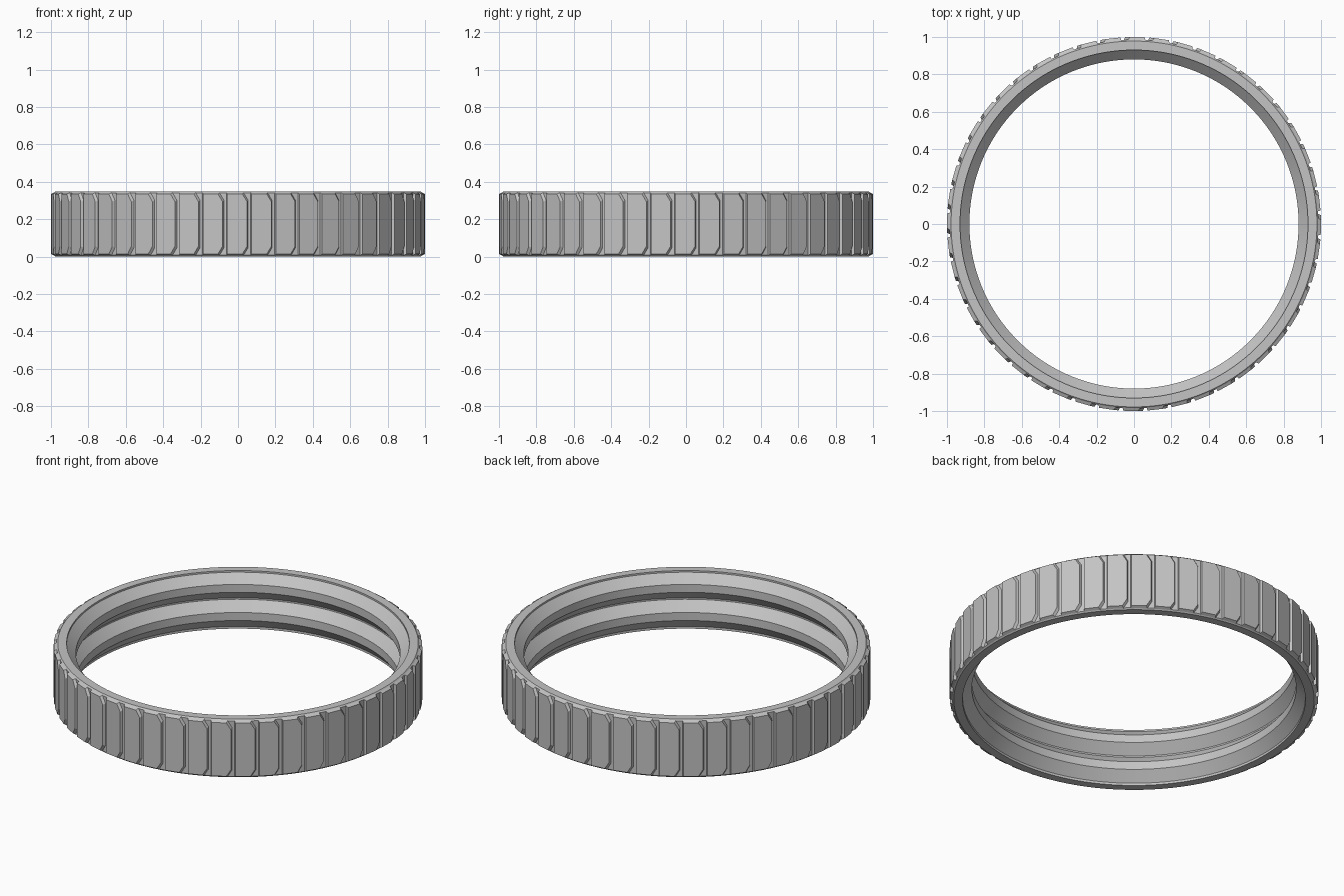
import bpy, bmesh, math

if "Cube" in bpy.data.objects:
    bpy.data.objects.remove(bpy.data.objects["Cube"])

TAU = 2 * math.pi
PADS = 48

grey = bpy.data.materials.new("mid_grey")
grey.diffuse_color = (0.55, 0.55, 0.55, 1)
grey.use_nodes = True
grey.node_tree.nodes["Principled BSDF"].inputs["Base Color"].default_value = grey.diffuse_color


def polar(r, a, z):
    return (r * math.cos(a), r * math.sin(a), z)


def finish(bm, name):
    bmesh.ops.recalc_face_normals(bm, faces=bm.faces)
    me = bpy.data.meshes.new(name)
    bm.to_mesh(me)
    bm.free()
    me.materials.append(grey)
    ob = bpy.data.objects.new(name, me)
    bpy.context.collection.objects.link(ob)
    return ob


# Ring body: closed cross-section (radius, height) with two inner ribs
section = [(0.978, 0.0), (0.986, 0.008), (0.986, 0.34), (0.978, 0.348),
           (0.93, 0.348), (0.93, 0.338), (0.88, 0.288), (0.88, 0.241),
           (0.93, 0.185), (0.93, 0.176), (0.88, 0.12), (0.88, 0.072),
           (0.93, 0.014), (0.93, 0.0)]
bm = bmesh.new()
SEG = 192
rings = [[bm.verts.new(polar(r, TAU * i / SEG, z)) for r, z in section]
         for i in range(SEG)]
n = len(section)
for i in range(SEG):
    a, b = rings[i], rings[(i + 1) % SEG]
    for k in range(n):
        m = (k + 1) % n
        bm.faces.new((a[k], b[k], b[m], a[m]))
body = finish(bm, "ring_body")
bpy.context.view_layer.objects.active = body
body.select_set(True)
bpy.ops.object.shade_smooth_by_angle(angle=math.radians(20))


# Grip pads: raised plates with two clipped corners and sloping sides
def outline(left, right, low, high, clip_w, clip_h):
    return [(left, low), (right - clip_w, low), (right, low + clip_h),
            (right, high - clip_h), (right - clip_w, high), (left, high)]


foot = outline(-3.6, 3.2, 0.005, 0.343, 1.4, 0.04)
face = outline(-3.3, 2.75, 0.014, 0.334, 1.4, 0.04)
bm = bmesh.new()
for p in range(PADS):
    base = TAU * p / PADS
    lower = [bm.verts.new(polar(0.983, base + math.radians(d), z)) for d, z in foot]
    upper = [bm.verts.new(polar(1.0, base + math.radians(d), z)) for d, z in face]
    bm.faces.new(upper)
    bm.faces.new(lower[::-1])
    for k in range(6):
        m = (k + 1) % 6
        bm.faces.new((lower[k], lower[m], upper[m], upper[k]))
finish(bm, "grip_pads")
